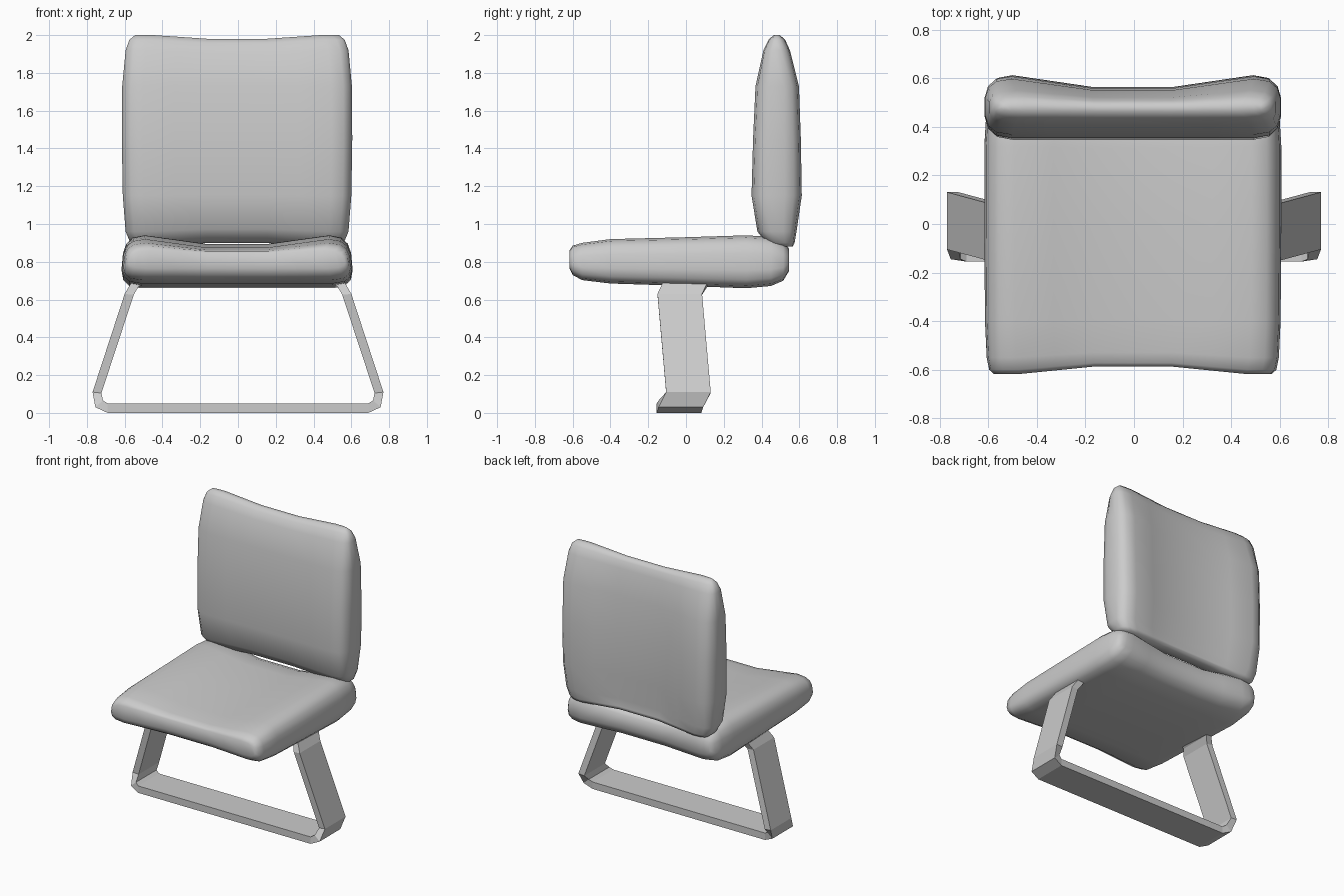
import bpy, bmesh

if "Cube" in bpy.data.objects:
    bpy.data.objects.remove(bpy.data.objects["Cube"])

grey = bpy.data.materials.new("plain grey")
grey.diffuse_color = (0.6, 0.6, 0.6, 1)
grey.use_nodes = True
grey.node_tree.nodes["Principled BSDF"].inputs["Base Color"].default_value = grey.diffuse_color


def finish(bm, name, smooth):
    bmesh.ops.recalc_face_normals(bm, faces=bm.faces)
    for f in bm.faces:
        f.smooth = smooth
    me = bpy.data.meshes.new(name)
    bm.to_mesh(me)
    bm.free()
    me.materials.append(grey)
    ob = bpy.data.objects.new(name, me)
    bpy.context.collection.objects.link(ob)
    return ob


# Half cross-section of a cushion: (fraction of half width, fraction of half thickness)
HALF = [(1.0, 0.32), (0.978, 0.68), (0.925, 0.91), (0.82, 1.0), (0.55, 1.0), (0.28, 1.0)]
EDGE = [(-x, f) for x, f in HALF] + HALF[::-1]


def cushion(name, stations, dip, bow, skew, place):
    """Loft rings along the length; each station is (v, low, high, half width)."""
    bm = bmesh.new()
    vmid = (stations[0][0] + stations[-1][0]) / 2
    vhalf = abs(stations[-1][0] - stations[0][0]) / 2
    rings = []
    for v, lo, hi, hw in stations:
        mid, half = (lo + hi) / 2, (hi - lo) / 2
        s = (v - vmid) / vhalf
        ring = []
        for side, row in ((1, EDGE), (-1, EDGE[::-1])):
            for x, f in row:
                waist = max(0, min(1, (0.82 - abs(x)) / 0.54))
                w = mid + side * f * half
                if side > 0:
                    w -= dip * waist * min(1, half / 0.12)
                vv = v - bow * waist * s ** 3
                px = x * hw * (1 - skew * side * f) - 0.005
                ring.append(bm.verts.new(place(px, vv, w)))
        rings.append(ring)
    n = len(rings[0])
    for a, b in zip(rings, rings[1:]):
        for i in range(n):
            j = (i + 1) % n
            bm.faces.new((a[i], a[j], b[j], b[i]))
    for r in (rings[0], rings[-1]):
        for i in range(n // 2 - 1):
            bm.faces.new((r[i], r[i + 1], r[n - 2 - i], r[n - 1 - i]))
    return finish(bm, name, True)


# Seat cushion: length along y, waisted on the top
cushion("seat_cushion", [
    (-0.617, 0.765, 0.86, 0.57), (-0.60, 0.73, 0.885, 0.588),
    (-0.55, 0.703, 0.90, 0.598), (-0.40, 0.685, 0.92, 0.605),
    (0.0, 0.672, 0.93, 0.608), (0.32, 0.66, 0.94, 0.608),
    (0.45, 0.672, 0.932, 0.60), (0.515, 0.70, 0.905, 0.588),
    (0.545, 0.75, 0.87, 0.565)],
    0.045, 0.03, 0.02, lambda x, v, w: (x, v, w))

# Backrest cushion: length along z, waisted at the rear
cushion("backrest_cushion", [
    (0.88, 0.48, 0.565, 0.54), (0.90, 0.425, 0.575, 0.565),
    (0.96, 0.378, 0.585, 0.59), (1.15, 0.347, 0.613, 0.605),
    (1.45, 0.355, 0.608, 0.61), (1.73, 0.368, 0.598, 0.608),
    (1.92, 0.41, 0.55, 0.59), (1.975, 0.437, 0.525, 0.57),
    (2.0, 0.463, 0.497, 0.54)],
    0.048, 0.02, 0.0, lambda x, v, w: (x, w, v))

# Sled frame: flat band loop, points are (outer x, outer z, inner x, inner z, y centre)
BAND = [(0.69, 0.0, 0.69, 0.05, -0.037), (0.755, 0.03, 0.715, 0.066, -0.027),
        (0.77, 0.11, 0.723, 0.105, 0.013), (0.60, 0.63, 0.552, 0.625, -0.033),
        (0.565, 0.69, 0.527, 0.668, -0.005), (0.49, 0.74, 0.48, 0.70, 0.0)]
HALF_DEPTH = 0.118
loop = BAND + [(-a, b, -c, d, y) for a, b, c, d, y in BAND[::-1]]
bm = bmesh.new()
rings = []
for ox, oz, ix, iz, y in loop:
    rings.append([bm.verts.new(p) for p in (
        (ox, y - HALF_DEPTH, oz), (ox, y + HALF_DEPTH, oz),
        (ix, y + HALF_DEPTH, iz), (ix, y - HALF_DEPTH, iz))])
for k, a in enumerate(rings):
    b = rings[(k + 1) % len(rings)]
    for i in range(4):
        j = (i + 1) % 4
        bm.faces.new((a[i], a[j], b[j], b[i]))
finish(bm, "sled_leg_frame", False)
